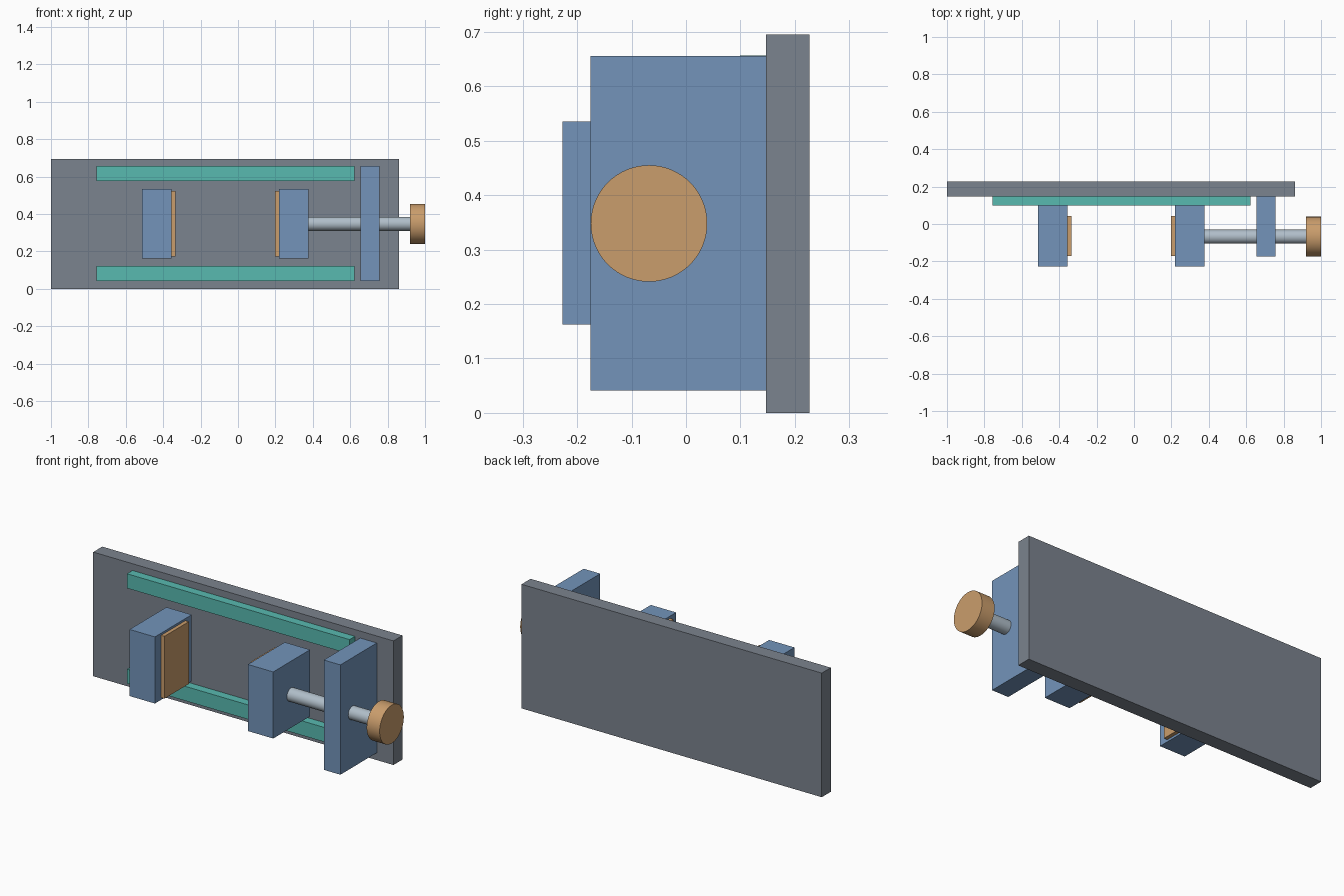
import bpy, math

if "Cube" in bpy.data.objects:
    bpy.data.objects.remove(bpy.data.objects["Cube"])

def mat(name, rgb):
    # sRGB 0-255 to linear
    lin = [((c / 255 + 0.055) / 1.055) ** 2.4 for c in rgb]
    m = bpy.data.materials.new(name)
    m.diffuse_color = (*lin, 1)
    m.use_nodes = True
    m.node_tree.nodes["Principled BSDF"].inputs["Base Color"].default_value = m.diffuse_color
    return m

GREY = mat("plate grey", (123, 131, 142))
BLUE = mat("block blue", (115, 148, 186))
TEAL = mat("rail teal", (88, 186, 176))
ORANGE = mat("pad orange", (202, 157, 108))
STEEL = mat("screw steel", (176, 190, 201))

def box(name, x, y, z, m):
    bpy.ops.mesh.primitive_cube_add(size=1, location=[sum(r) / 2 for r in (x, y, z)])
    o = bpy.context.object
    o.name = name
    o.scale = [r[1] - r[0] for r in (x, y, z)]
    bpy.ops.object.transform_apply(location=False, rotation=False)
    o.data.materials.append(m)

def rod(name, x0, x1, r, m):
    bpy.ops.mesh.primitive_cylinder_add(vertices=64, radius=r, depth=x1 - x0,
        location=((x0 + x1) / 2, -0.068, 0.348), rotation=(0, math.pi / 2, 0))
    o = bpy.context.object
    o.name = name
    o.data.materials.append(m)
    bpy.ops.object.shade_smooth_by_angle(angle=math.radians(30))

# Back plate and the two guide rails
box("back_plate", (-1, 0.86), (0.147, 0.227), (0, 0.695), GREY)
for name, z in (("lower_rail", (0.042, 0.123)), ("upper_rail", (0.576, 0.657))):
    box(name, (-0.757, 0.622), (0.099, 0.147), z, TEAL)

# Jaws with facing pads
for side, jaw_x, pad_x in (("fixed", (-0.513, -0.356), (-0.356, -0.335)),
                           ("moving", (0.22, 0.377), (0.199, 0.22))):
    box(side + "_jaw", jaw_x, (-0.227, 0.099), (0.162, 0.535), BLUE)
    box(side + "_jaw_pad", pad_x, (-0.172, 0.043), (0.174, 0.523), ORANGE)

# Screw support, screw and knob
box("screw_support", (0.654, 0.757), (-0.175, 0.147), (0.041, 0.656), BLUE)
rod("screw", 0.377, 0.92, 0.0375, STEEL)
rod("knob", 0.92, 1.0, 0.107, ORANGE)
